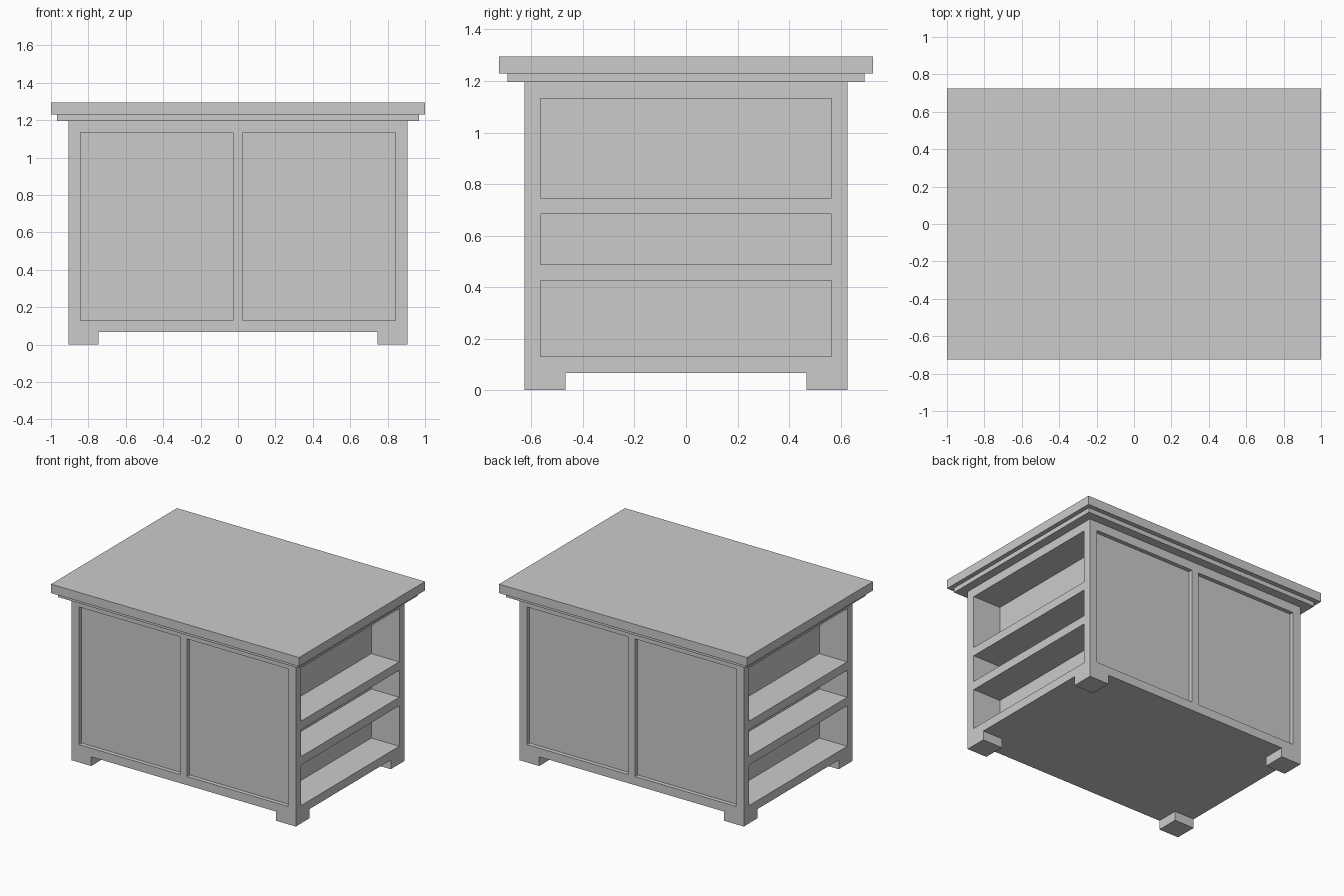
import bpy
import bmesh
from mathutils import Vector

if "Cube" in bpy.data.objects:
    bpy.data.objects.remove(bpy.data.objects["Cube"])


def box(name, x, y, z):
    """Flat-shaded box from (min, max) ranges on each axis."""
    lo, hi = Vector((x[0], y[0], z[0])), Vector((x[1], y[1], z[1]))
    bm = bmesh.new()
    bmesh.ops.create_cube(bm, size=1)
    bmesh.ops.scale(bm, vec=hi - lo, verts=bm.verts)
    bmesh.ops.translate(bm, vec=(lo + hi) / 2, verts=bm.verts)
    mesh = bpy.data.meshes.new(name)
    bm.to_mesh(mesh)
    bm.free()
    obj = bpy.data.objects.new(name, mesh)
    bpy.context.collection.objects.link(obj)
    return obj


def carve(target, x, y, z):
    """Cut a box out of the target, then discard the cutter."""
    cutter = box("cutter", x, y, z)
    cutter.hide_render = True
    mod = target.modifiers.new("carve", 'BOOLEAN')
    mod.operation = 'DIFFERENCE'
    mod.solver = 'EXACT'
    mod.object = cutter
    bpy.context.view_layer.objects.active = target
    bpy.ops.object.modifier_apply(modifier=mod.name)
    bpy.data.objects.remove(cutter)


def span(a, b, side):
    """Range a..b mirrored to the given side of zero."""
    return tuple(sorted((a * side, b * side)))


W, D = 0.905, 0.627          # cabinet half width and half depth
PANEL, SHELF = 0.03, 0.225   # recess depths

# Countertop and the moulding below it
box("countertop", (-1, 1), (-0.725, 0.725), (1.23, 1.295))
box("top_moulding", (-0.968, 0.968), (-0.692, 0.692), (1.197, 1.23))

# Cabinet with four corner feet left by two crossing cuts
cabinet = box("cabinet", (-W, W), (-D, D), (0, 1.197))
carve(cabinet, (-0.745, 0.745), (-1, 1), (-0.1, 0.067))
carve(cabinet, (-1.2, 1.2), (-0.467, 0.467), (-0.1, 0.067))

for side in (-1, 1):
    # Two recessed panels on the front and the back
    for half in (-1, 1):
        carve(cabinet, span(0.028, 0.843, half), span(D - PANEL, 1, side), (0.13, 1.133))
    # Three open shelves at each end
    for z in ((0.13, 0.425), (0.487, 0.683), (0.745, 1.133)):
        carve(cabinet, span(W - SHELF, 1.2, side), (-0.565, 0.565), z)
